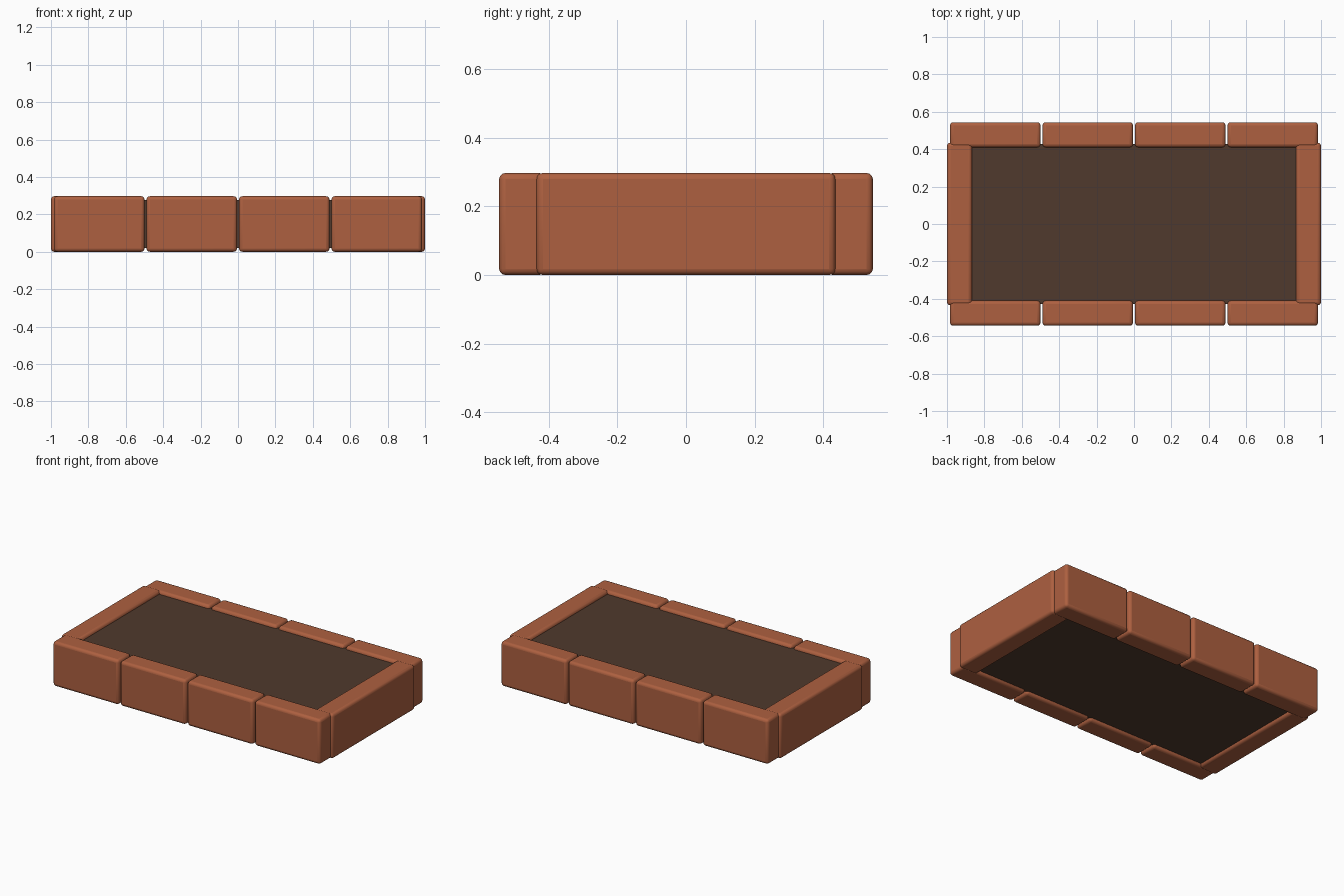
import bpy
import math

if "Cube" in bpy.data.objects:
    bpy.data.objects.remove(bpy.data.objects["Cube"])


def material(name, color):
    m = bpy.data.materials.new(name)
    m.diffuse_color = (*color, 1)
    m.use_nodes = True
    m.node_tree.nodes["Principled BSDF"].inputs["Base Color"].default_value = m.diffuse_color
    return m


def block(name, x, y, z, mat, bevel=0):
    """Box from (min, max) ranges, with optional rounded edges."""
    bpy.ops.mesh.primitive_cube_add(size=1, location=[sum(r) / 2 for r in (x, y, z)])
    ob = bpy.context.object
    ob.name = name
    ob.scale = [r[1] - r[0] for r in (x, y, z)]
    bpy.ops.object.transform_apply(location=False, rotation=False, scale=True)
    ob.data.materials.append(mat)
    if bevel:
        mod = ob.modifiers.new("rounded_edges", 'BEVEL')
        mod.width = bevel
        mod.segments = 3
        bpy.ops.object.shade_smooth_by_angle(angle=math.radians(40))
    return ob


brick = material("brick", (0.42, 0.117, 0.051))
soil = material("soil", (0.08, 0.042, 0.026))

HEIGHT = 0.297
PITCH = 0.4945   # spacing of the long-side bricks
LENGTH = 0.484
BEVEL = 0.018

# Four bricks along the front and the back
for side, s in (("front", -1), ("back", 1)):
    y = sorted((s * 0.41, s * 0.544))
    for i in range(4):
        cx = (i - 1.5) * PITCH
        block(f"{side}_brick_{i + 1}", (cx - LENGTH / 2, cx + LENGTH / 2), y,
              (0, HEIGHT), brick, BEVEL)

# One long brick closing each end
for side, s in (("left", -1), ("right", 1)):
    x = sorted((s * 0.866, s * 1.0))
    block(f"{side}_end_brick", x, (-0.435, 0.435), (0, HEIGHT), brick, BEVEL)

# Soil bed filling the frame
block("soil_bed", (-0.885, 0.885), (-0.427, 0.427), (0.02, 0.277), soil)
